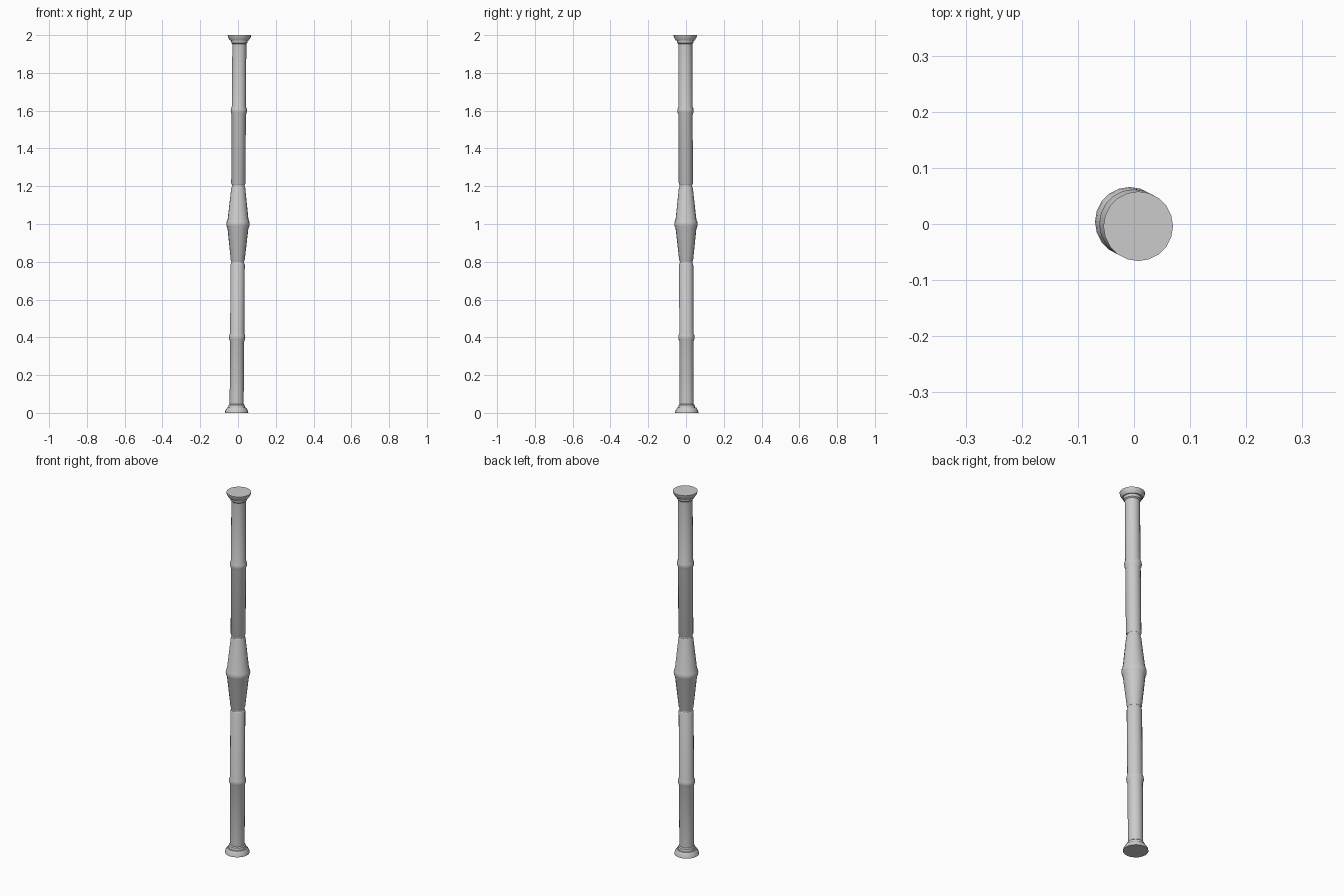
import bpy, bmesh, math

if "Cube" in bpy.data.objects:
    bpy.data.objects.remove(bpy.data.objects["Cube"])

SIDES = 20
LEAN_X, LEAN_Y = 0.0075, -0.004   # slight lean per unit of height from the middle


def lathe(name, profile):
    """Closed turned part from (radius, z) points, following the leaning axis."""
    bm = bmesh.new()
    rings = []
    for r, z in profile:
        cx, cy = LEAN_X * (z - 1), LEAN_Y * (z - 1)
        rings.append([bm.verts.new((cx + r * math.cos(2 * math.pi * i / SIDES),
                                    cy + r * math.sin(2 * math.pi * i / SIDES), z))
                      for i in range(SIDES)])
    for a, b in zip(rings, rings[1:]):
        for i in range(SIDES):
            j = (i + 1) % SIDES
            bm.faces.new((a[i], a[j], b[j], b[i]))
    bm.faces.new(rings[0][::-1])
    bm.faces.new(rings[-1])
    bmesh.ops.recalc_face_normals(bm, faces=bm.faces)
    mesh = bpy.data.meshes.new(name)
    bm.to_mesh(mesh)
    bm.free()
    ob = bpy.data.objects.new(name, mesh)
    bpy.context.collection.objects.link(ob)
    bpy.ops.object.select_all(action='DESELECT')
    ob.select_set(True)
    bpy.context.view_layer.objects.active = ob
    bpy.ops.object.shade_smooth_by_angle(angle=math.radians(30))
    return ob


def flipped(profile):
    """Same profile mirrored about mid height."""
    return [(r, 2 - z) for r, z in reversed(profile)]


# flared foot with stepped collar
cap = [(0.062, 0), (0.060, 0.012), (0.050, 0.028), (0.044, 0.028),
       (0.042, 0.042), (0.037, 0.047)]
# shaft with one raised ring
shaft = [(0.037, 0.047), (0.0375, 0.378), (0.042, 0.390), (0.043, 0.400),
         (0.042, 0.410), (0.0375, 0.422), (0.0375, 0.786), (0.034, 0.793)]
# narrow groove between shaft and grip
neck = [(0.033, 0.793), (0.033, 0.805)]
# tapered grip, swelling to a ridge in the middle
half_grip = [(0.034, 0.802), (0.037, 0.810), (0.055, 0.975), (0.060, 0.988)]

lathe("grip", half_grip + [(0.062, 1.0)] + flipped(half_grip))
for part, prof in (("cap", cap), ("shaft", shaft), ("neck", neck)):
    lathe("lower_" + part, prof)
    lathe("upper_" + part, flipped(prof))
